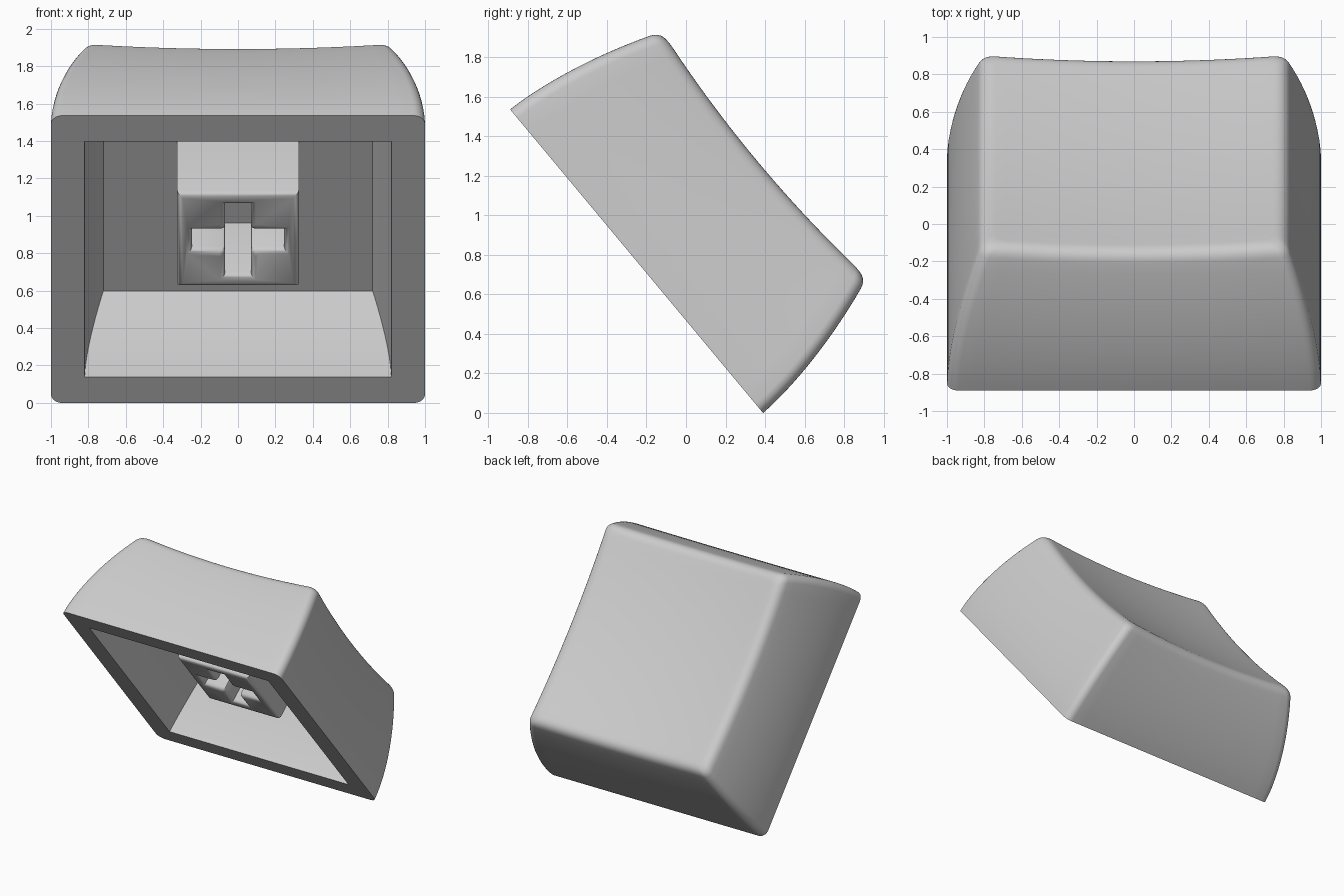
import bpy
import bmesh
import math
from mathutils import Matrix, Vector

if "Cube" in bpy.data.objects:
    bpy.data.objects.remove(bpy.data.objects["Cube"])

# One plain plastic colour
grey = bpy.data.materials.new("light grey plastic")
grey.use_nodes = True
grey.diffuse_color = (0.6, 0.6, 0.6, 1)
grey.node_tree.nodes["Principled BSDF"].inputs["Base Color"].default_value = (0.6, 0.6, 0.6, 1)

# The key leans back: its open base faces down and to the front
TILT = Matrix.Translation((0, -0.25, 0.7675)) @ Matrix.Rotation(math.radians(-50.2), 4, 'X')


def loft(name, rings):
    """Closed solid through matching rings of points, capped at both ends."""
    bm = bmesh.new()
    loops = [[bm.verts.new(p) for p in ring] for ring in rings]
    for low, high in zip(loops, loops[1:]):
        for i in range(len(low)):
            j = (i + 1) % len(low)
            bm.faces.new((low[i], low[j], high[j], high[i]))
    bm.faces.new(loops[0])
    bm.faces.new(loops[-1])
    bmesh.ops.recalc_face_normals(bm, faces=bm.faces[:])
    mesh = bpy.data.meshes.new(name)
    bm.to_mesh(mesh)
    bm.free()
    mesh.materials.append(grey)
    obj = bpy.data.objects.new(name, mesh)
    bpy.context.collection.objects.link(obj)
    obj.matrix_world = TILT
    return obj


def four_turns(points, z):
    """Repeat a quarter outline around the vertical axis."""
    ring = []
    for turn in range(4):
        spin = Matrix.Rotation(turn * math.pi / 2, 3, 'Z')
        ring += [spin @ Vector((x, y, z)) for x, y in points]
    return ring


def square(half, z):
    return four_turns([(half, -half)], z)


def rounded_square(half, radius, cells=20, steps=6):
    c = half - radius
    side = [(half, c * (2 * i / cells - 1)) for i in range(cells + 1)]
    arc = [(c + radius * math.cos(a), c + radius * math.sin(a))
           for a in (k * math.pi / 2 / steps for k in range(1, steps))]
    return four_turns(side + arc, 0)


def bulge(base, top, t):
    """Half width of a convex side at the height fraction t."""
    return base - (base - top) * max(t, 0) ** 1.6


def make_active(obj):
    bpy.ops.object.select_all(action='DESELECT')
    obj.select_set(True)
    bpy.context.view_layer.objects.active = obj


def cut(obj, cutter):
    make_active(obj)
    mod = obj.modifiers.new("cut", 'BOOLEAN')
    mod.operation = 'DIFFERENCE'
    mod.solver = 'EXACT'
    mod.object = cutter
    bpy.ops.object.modifier_apply(modifier=mod.name)
    bpy.data.objects.remove(cutter)


# Key body profile: convex side, rounded rim, then inward over the dished top
TOP, HEIGHT = 0.81, 0.85
shoulder = 0.92
profile = [(bulge(1, TOP, shoulder * k / 12), shoulder * k / 12) for k in range(13)]
start, corner, end = Vector(profile[-1]), Vector((TOP, 1)), Vector((TOP - 0.07, 1))
for k in range(1, 9):
    s = k / 8
    profile.append(tuple(start * (1 - s) ** 2 + corner * 2 * s * (1 - s) + end * s * s))
profile += [(end.x * k / 12, 1) for k in range(11, 0, -1)]

body_rings = []
for half, t in profile:
    ring = rounded_square(half, min(0.06, half * 0.3))
    for p in ring:
        sag = 0.042 * (1 - (p.x / TOP) ** 2) + 0.05 * (1 - (p.y / TOP) ** 2)
        p.z = t * (HEIGHT - sag)
    body_rings.append(ring)
body = loft("key_body", body_rings)

# Hollow inside with the same convex walls
levels = [-0.1] + [k / 12 for k in range(13)]
cut(body, loft("cavity_cutter", [square(bulge(0.82, 0.72, t), 0.6 * t) for t in levels]))

# Mounting stem with softened lower edges
STEM = 0.155
soft = [(0.03, 0), (0.015, 0.004), (0.004, 0.015), (0, 0.03), (0, 0.465)]
stem = loft("mounting_stem", [square(0.325 - inset, STEM + rise) for inset, rise in soft])

# Cross socket through the stem, flared at its mouth, with eased inner corners
socket_rings = []
for rise, grow in ((-0.02, 0.026), (0, 0.026), (0.006, 0.013), (0.014, 0.005),
                   (0.03, 0), (0.5, 0)):
    a, b, ease = 0.247 + grow, 0.069 + grow, 0.015
    quarter = [(a, -b), (a, b), (b + ease, b), (b + ease * 0.3, b + ease * 0.3), (b, b + ease)]
    socket_rings.append(four_turns(quarter, STEM + rise))
cut(stem, loft("socket_cutter", socket_rings))

# Smooth curves, crisp edges
for obj in (body, stem):
    make_active(obj)
    bpy.ops.object.shade_smooth_by_angle(angle=math.radians(35))
